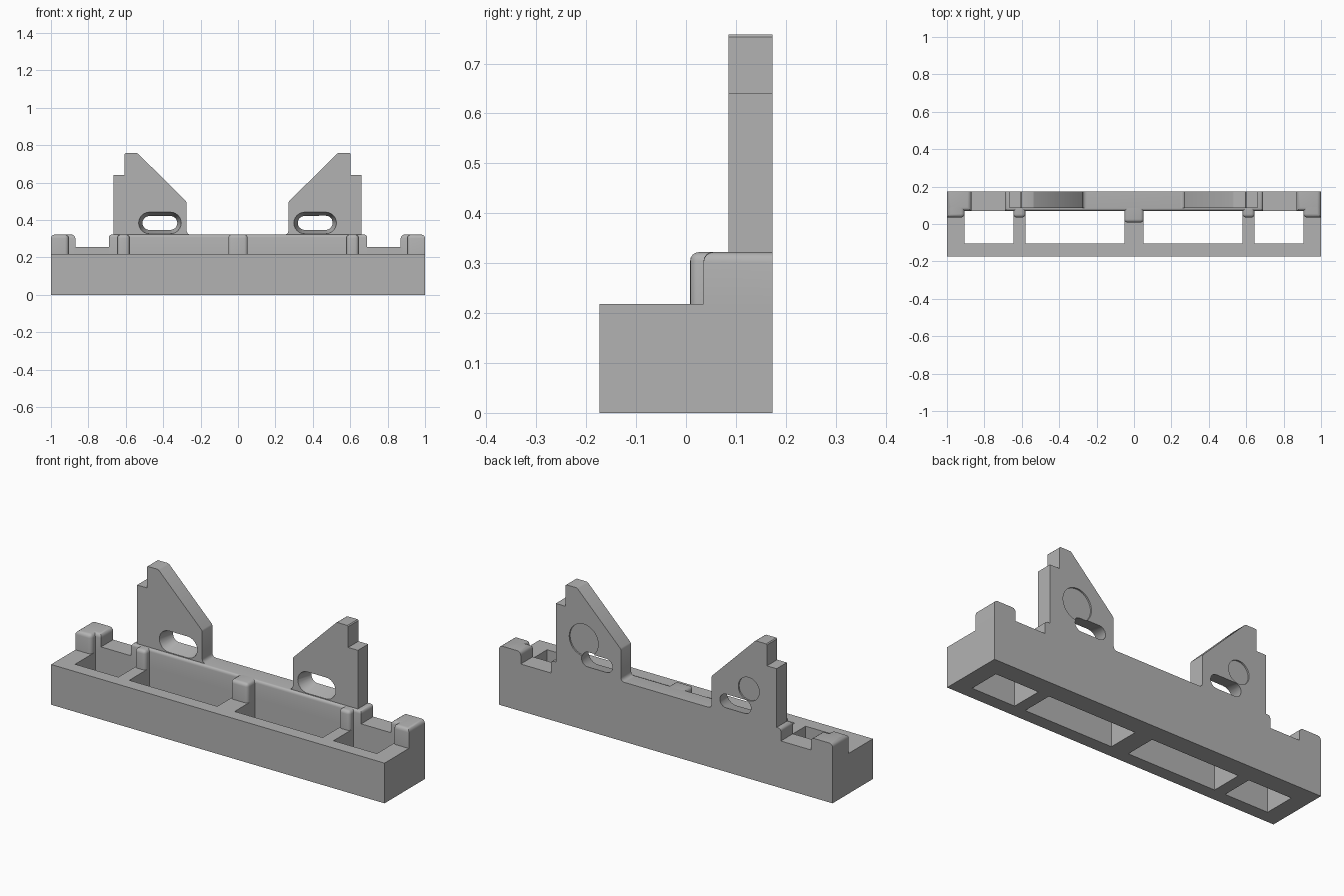
import bpy, bmesh, math

if "Cube" in bpy.data.objects:
    bpy.data.objects.remove(bpy.data.objects["Cube"])

grey = bpy.data.materials.new("plain grey")
grey.use_nodes = True
grey.diffuse_color = (0.45, 0.45, 0.45, 1)
grey.node_tree.nodes["Principled BSDF"].inputs["Base Color"].default_value = (0.45, 0.45, 0.45, 1)

FRONT, BACK, WALL = -0.173, 0.173, 0.07
BASE_TOP, RAIL_TOP = 0.218, 0.322


def finish(name, bm):
    bmesh.ops.recalc_face_normals(bm, faces=bm.faces)
    mesh = bpy.data.meshes.new(name)
    bm.to_mesh(mesh)
    bm.free()
    mesh.materials.append(grey)
    obj = bpy.data.objects.new(name, mesh)
    bpy.context.collection.objects.link(obj)
    return obj


def activate(obj):
    bpy.ops.object.select_all(action='DESELECT')
    obj.select_set(True)
    bpy.context.view_layer.objects.active = obj


def smooth(obj):
    activate(obj)
    bpy.ops.object.shade_smooth_by_angle(angle=math.radians(35))


def loft(name, ring_a, ring_b, ya, yb):
    """Solid between two matching xz outlines at two depths."""
    bm = bmesh.new()
    a = [bm.verts.new((x, ya, z)) for x, z in ring_a]
    b = [bm.verts.new((x, yb, z)) for x, z in ring_b]
    bm.faces.new(a)
    bm.faces.new(b[::-1])
    for i in range(len(a)):
        j = (i + 1) % len(a)
        bm.faces.new((a[j], a[i], b[i], b[j]))
    return finish(name, bm)


def box(name, x, y, z, radius=0, rounded_sides=()):
    """Box with rounded top edges (never the back one) and optional front uprights."""
    bm = bmesh.new()
    bmesh.ops.create_cube(bm, size=1)
    for v in bm.verts:
        v.co = [r[0] if c < 0 else r[1] for c, r in zip(v.co, (x, y, z))]
    if radius:
        edges = []
        for e in bm.edges:
            mid = (e.verts[0].co + e.verts[1].co) / 2
            top = mid.z > z[1] - 1e-4 and mid.y < y[1] - 1e-4
            upright = (z[0] + 1e-4 < mid.z < z[1] - 1e-4 and mid.y < y[0] + 1e-4
                       and any(abs(mid.x - s) < 1e-4 for s in rounded_sides))
            if top or upright:
                edges.append(e)
        bmesh.ops.bevel(bm, geom=edges, offset=radius, segments=4, profile=0.5, affect='EDGES')
    obj = finish(name, bm)
    if radius:
        smooth(obj)
    return obj


def cut(obj, cutters):
    for c in cutters:
        c.hide_render = True
        mod = obj.modifiers.new("cut", 'BOOLEAN')
        mod.operation, mod.solver, mod.object = 'DIFFERENCE', 'EXACT', c
        activate(obj)
        bpy.ops.object.modifier_apply(modifier=mod.name)
        bpy.data.objects.remove(c)


def slot_ring(cx, cz, half, r, n=12):
    """Stadium outline."""
    pts = []
    for side in (1, -1):
        for i in range(n + 1):
            t = math.pi * i / n - math.pi / 2
            pts.append((cx + side * (half - r + r * math.cos(t)), cz + side * r * math.sin(t)))
    return pts


def disc_ring(cx, cz, r, n=40):
    return [(cx + r * math.cos(math.tau * i / n), cz + r * math.sin(math.tau * i / n))
            for i in range(n)]


# Base bar with four through pockets
base = box("base", (-1, 1), (FRONT, BACK), (0, BASE_TOP))
spans = [(-0.905, -0.645), (-0.58, -0.052), (0.052, 0.58), (0.645, 0.905)]
cut(base, [box("pocket_cutter", s, (-0.103, WALL), (-0.1, 0.4)) for s in spans])

# Raised rear rail and centre rib
box("rail", (-0.69, 0.69), (WALL, BACK), (BASE_TOP, RAIL_TOP), 0.015)
box("centre_rib", (-0.052, 0.052), (0.008, 0.1), (BASE_TOP, RAIL_TOP), 0.018, (-0.052, 0.052))


def span(side, a, b):
    return tuple(sorted((side * a, side * b)))


for side, label, recess in ((1, "left", 0.087), (-1, "right", 0.063)):
    # Low shelf, end block and ribs
    box(label + "_shelf", span(side, 0.68, 0.88), (WALL, BACK), (BASE_TOP, 0.255))
    box(label + "_end_block", span(side, 0.87, 1), (WALL, BACK), (BASE_TOP, RAIL_TOP), 0.02)
    box(label + "_end_rib", span(side, 0.905, 1), (0.035, BACK), (BASE_TOP, RAIL_TOP),
        0.02, (side * 0.905,))
    box(label + "_rib", span(side, 0.58, 0.645), (0.035, 0.1), (BASE_TOP, RAIL_TOP),
        0.018, (side * 0.58, side * 0.645))

    # Upright plate with a stepped outer edge, sloped inner edge and foot fillet
    def place(pts):
        return [(side * x - 0.0025, z) for x, z in pts]

    outline = [(0.662, RAIL_TOP), (0.662, 0.64), (0.604, 0.64), (0.604, 0.753), (0.599, 0.758),
               (0.539, 0.758), (0.531, 0.754), (0.276, 0.5), (0.272, 0.492)]
    for i in range(5):
        t = math.pi / 2 * i / 4
        outline.append((0.252 + 0.02 * math.cos(t), RAIL_TOP + 0.02 - 0.02 * math.sin(t)))
    outline = place(outline)
    plate = loft(label + "_plate", outline, outline, 0.085, BACK)

    # Tapered slot and shallow round recess in the back
    wide, narrow = slot_ring(0.415, 0.384, 0.114, 0.058), slot_ring(0.415, 0.384, 0.093, 0.037)
    disc = place(disc_ring(0.495, 0.485, recess))
    cut(plate, [loft("recess_cutter", disc, disc, BACK - 0.008, BACK + 0.05),
                loft("slot_cutter", place(wide), place(narrow), 0.0845, BACK + 0.0005)])
    smooth(plate)
